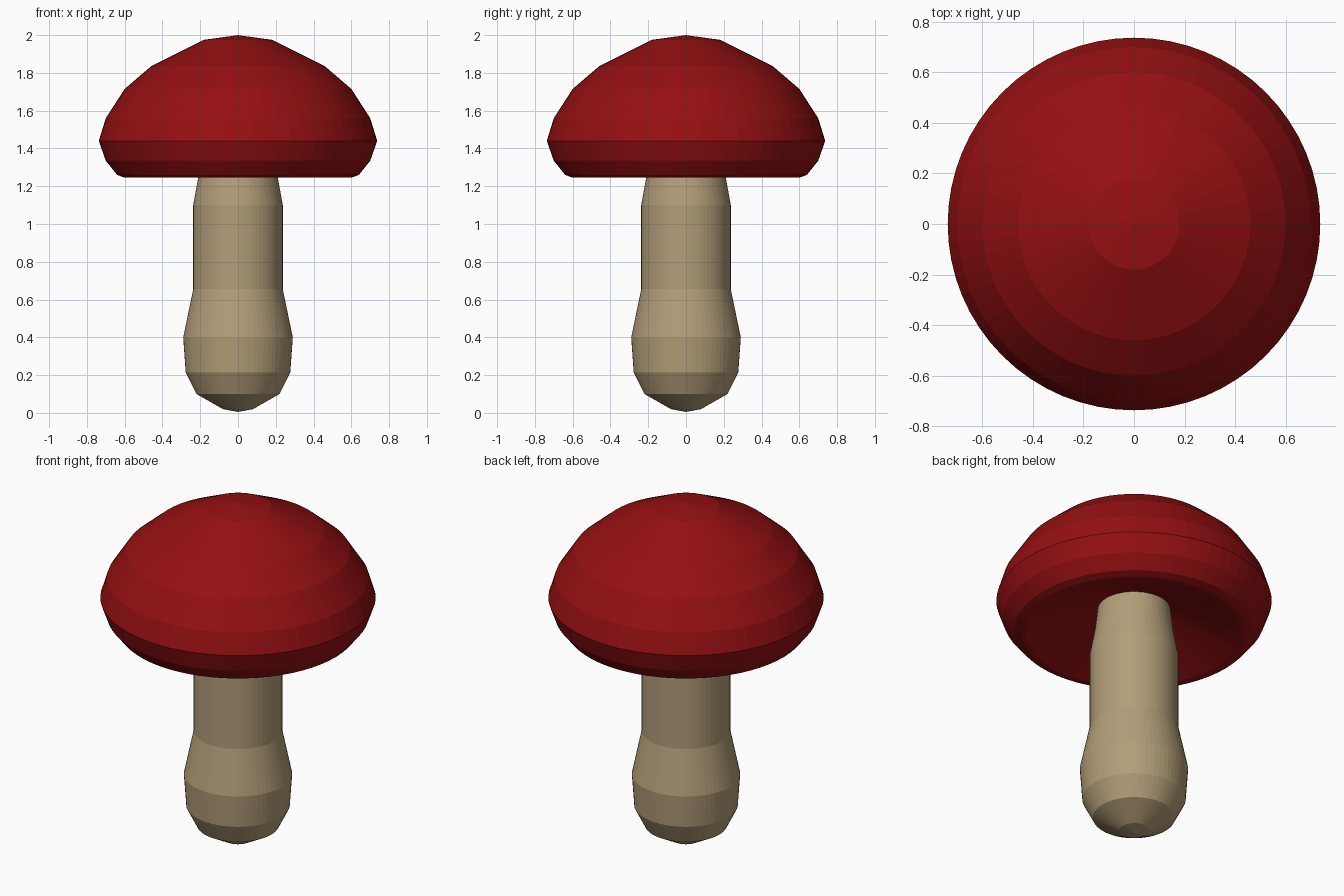
import bpy, bmesh, math

if "Cube" in bpy.data.objects:
    bpy.data.objects.remove(bpy.data.objects["Cube"])

SEGMENTS = 64


def material(name, rgb):
    m = bpy.data.materials.new(name)
    m.diffuse_color = (*rgb, 1.0)
    m.use_nodes = True
    m.node_tree.nodes["Principled BSDF"].inputs["Base Color"].default_value = m.diffuse_color
    return m


def lathe(name, profile, mat):
    """Spin an (radius, height) profile around z into a closed solid."""
    bm = bmesh.new()
    verts = [bm.verts.new((r, 0, z)) for r, z in profile]
    edges = [bm.edges.new(pair) for pair in zip(verts, verts[1:])]
    bmesh.ops.spin(bm, geom=verts + edges, cent=(0, 0, 0), axis=(0, 0, 1),
                   angle=math.tau, steps=SEGMENTS)
    bmesh.ops.remove_doubles(bm, verts=bm.verts, dist=0.0005)
    bmesh.ops.recalc_face_normals(bm, faces=bm.faces)
    mesh = bpy.data.meshes.new(name)
    bm.to_mesh(mesh)
    bm.free()
    mesh.materials.append(mat)
    obj = bpy.data.objects.new(name, mesh)
    bpy.context.collection.objects.link(obj)
    return obj


red = material("deep red", (0.30, 0.005, 0.006))
tan = material("tan", (0.45, 0.34, 0.19))

# Stem: rounded foot, bulge, straight shaft, narrowing neck
lathe("stem", [(0, 0.005), (0.08, 0.02), (0.22, 0.10), (0.277, 0.215),
               (0.29, 0.40), (0.237, 0.655), (0.237, 1.10), (0.21, 1.25),
               (0.194, 1.39), (0, 1.39)], tan)

# Cap: faceted dome, tucked rim, hollow underside rising to the stem
lathe("cap", [(0, 2.0), (0.18, 1.975), (0.46, 1.835), (0.60, 1.715),
              (0.70, 1.56), (0.737, 1.44), (0.70, 1.335), (0.64, 1.26),
              (0.60, 1.245), (0.577, 1.245), (0.194, 1.385), (0, 1.43)], red)
